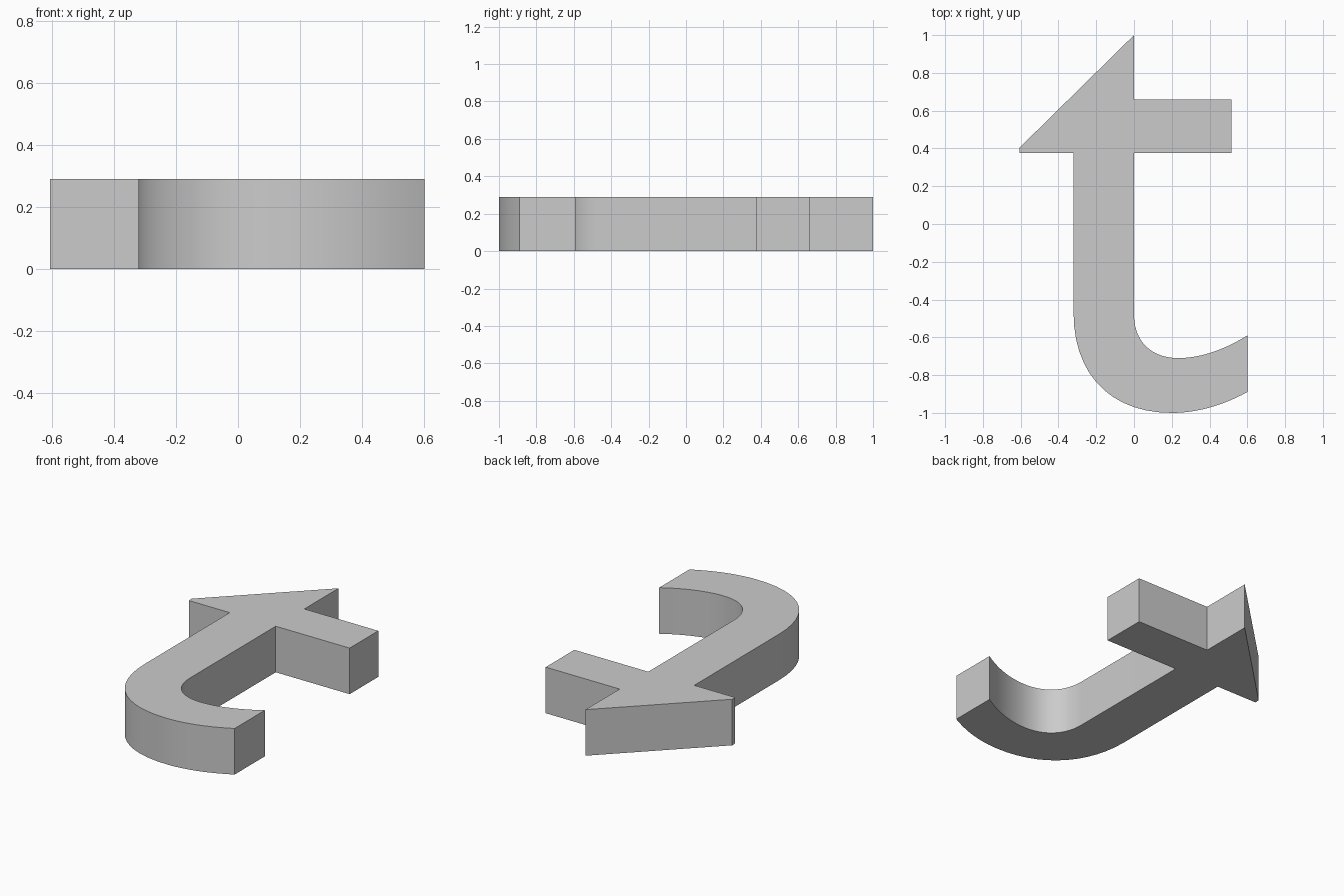
import bpy, bmesh, math
from mathutils import Vector
from mathutils.geometry import interpolate_bezier

if "Cube" in bpy.data.objects:
    bpy.data.objects.remove(bpy.data.objects["Cube"])

HEIGHT = 0.29


def arc(a, b, c, d, n=14):
    """Points along a cubic curve, including both ends."""
    pts = interpolate_bezier(*[Vector((*p, 0)) for p in (a, b, c, d)], n)
    return [(p.x, p.y) for p in pts]


# Outline, clockwise from the upper tip: crossbar, inner hook, outer hook, barb
outline = [(0, 1), (0, 0.66), (0.515, 0.66), (0.515, 0.375), (0, 0.375)]
outline += arc((0, -0.48), (0, -0.62), (0.09, -0.71), (0.235, -0.71))
outline += arc((0.235, -0.71), (0.35, -0.71), (0.48, -0.665), (0.60, -0.59))[1:]
outline += arc((0.60, -0.89), (0.47, -0.96), (0.335, -1), (0.20, -1))
outline += arc((0.20, -1), (-0.12, -1), (-0.32, -0.80), (-0.32, -0.47))[1:]
outline += [(-0.32, 0.375), (-0.605, 0.375), (-0.605, 0.405)]

# Solid extrusion of the outline
bm = bmesh.new()
base = bm.faces.new([bm.verts.new((x, y, 0)) for x, y in outline])
ext = bmesh.ops.extrude_face_region(bm, geom=[base], use_keep_orig=True)
top = [v for v in ext["geom"] if isinstance(v, bmesh.types.BMVert)]
bmesh.ops.translate(bm, verts=top, vec=(0, 0, HEIGHT))
bmesh.ops.recalc_face_normals(bm, faces=bm.faces)

mesh = bpy.data.meshes.new("hooked_bar")
bm.to_mesh(mesh)
bm.free()
bar = bpy.data.objects.new("hooked_bar", mesh)
bpy.context.collection.objects.link(bar)

# Smooth the curved walls, keep the rims and corners sharp
bpy.context.view_layer.objects.active = bar
bar.select_set(True)
bpy.ops.object.shade_smooth_by_angle(angle=math.radians(30))
